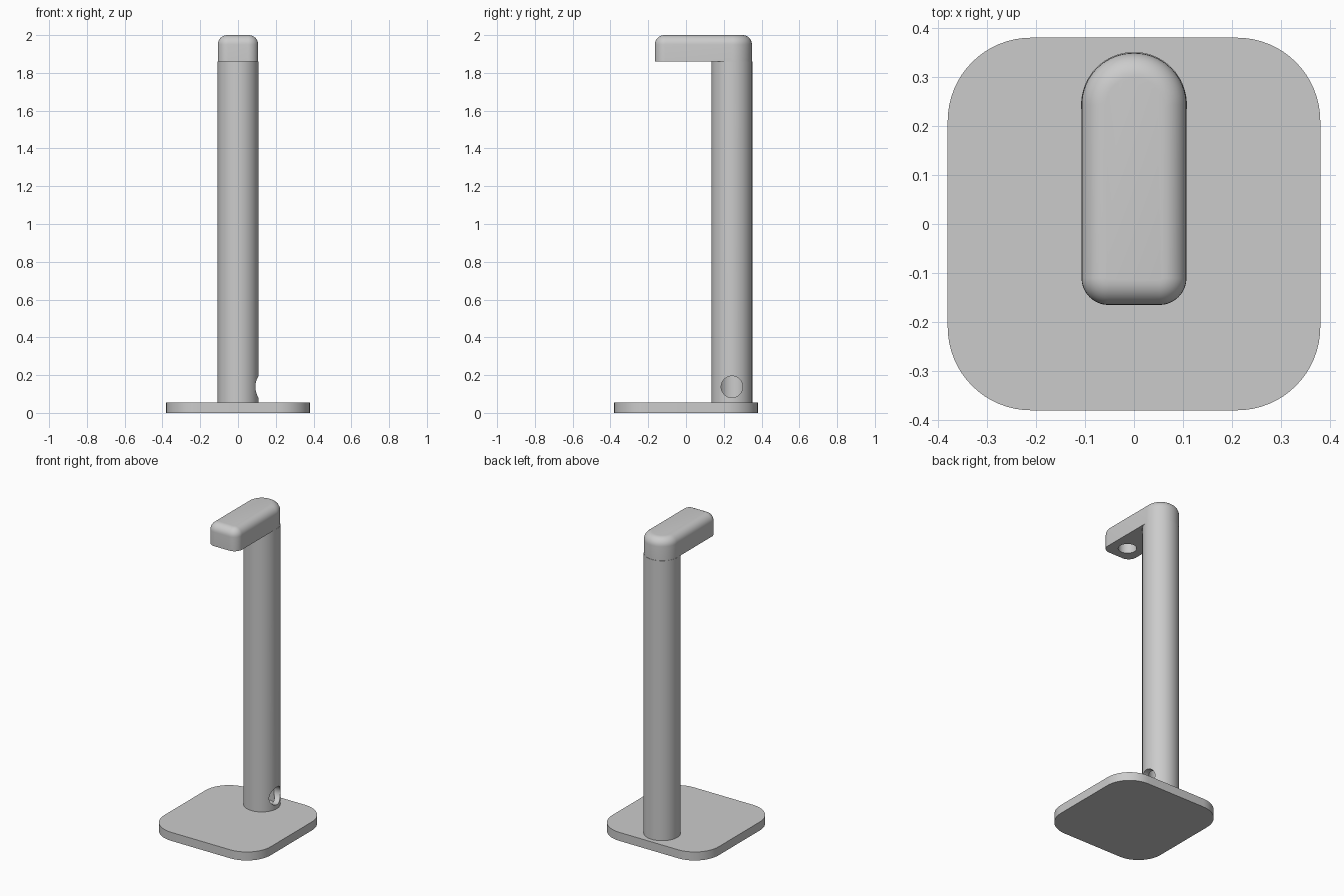
import bpy
import bmesh
from math import sin, cos, pi, radians
from mathutils import Vector

if "Cube" in bpy.data.objects:
    bpy.data.objects.remove(bpy.data.objects["Cube"], do_unlink=True)

GREY = (0.6, 0.6, 0.6, 1)
grey = bpy.data.materials.new("satin grey")
grey.use_nodes = True
grey.diffuse_color = GREY
grey.node_tree.nodes["Principled BSDF"].inputs["Base Color"].default_value = GREY

POST_Y, POST_R, BORE_R = 0.243, 0.108, 0.073
BASE_TOP, HEAD_Z, TOP = 0.055, 1.86, 2.0


def outline(half_x, y0, y1, r_front, r_back, inset=0.0, steps=16):
    """Rounded rectangle, counter-clockwise, shrunk evenly by inset."""
    corners = [(1, y1 - r_back, r_back, 0), (-1, y1 - r_back, r_back, 90),
               (-1, y0 + r_front, r_front, 180), (1, y0 + r_front, r_front, 270)]
    pts = []
    for side, cy, r, start in corners:
        for i in range(steps + 1):
            a = radians(start) + i * pi / 2 / steps
            pts.append((side * (half_x - r) + (r - inset) * cos(a),
                        cy + (r - inset) * sin(a)))
    return pts


def loft(name, rings):
    """Solid skinned through (outline, height) rings, capped at both ends."""
    bm = bmesh.new()
    loops = [[bm.verts.new((x, y, z)) for x, y in pts] for pts, z in rings]
    bm.faces.new(loops[0][::-1])
    bm.faces.new(loops[-1])
    for low, high in zip(loops, loops[1:]):
        for i in range(len(low)):
            j = (i + 1) % len(low)
            bm.faces.new((low[i], low[j], high[j], high[i]))
    bmesh.ops.remove_doubles(bm, verts=bm.verts, dist=1e-5)
    mesh = bpy.data.meshes.new(name)
    bm.to_mesh(mesh)
    bm.free()
    mesh.materials.append(grey)
    obj = bpy.data.objects.new(name, mesh)
    bpy.context.collection.objects.link(obj)
    return obj


def rod(name, start, end, radius):
    """Round bar between two points."""
    a, b = Vector(start), Vector(end)
    bpy.ops.mesh.primitive_cylinder_add(vertices=64, radius=radius,
                                        depth=(b - a).length, location=(a + b) / 2)
    obj = bpy.context.object
    obj.rotation_euler = (b - a).to_track_quat("Z", "Y").to_euler()
    obj.name = name
    obj.data.materials.append(grey)
    return obj


def cut(obj, start, end, radius):
    """Drill a round hole through obj."""
    drill = rod("drill", start, end, radius)
    drill.hide_render = True
    mod = obj.modifiers.new("hole", "BOOLEAN")
    mod.operation, mod.solver, mod.object = "DIFFERENCE", "EXACT", drill
    bpy.context.view_layer.objects.active = obj
    bpy.ops.object.modifier_apply(modifier=mod.name)
    bpy.data.objects.remove(drill, do_unlink=True)


# Flat base plate with rounded corners
plate = outline(0.38, -0.38, 0.38, 0.17, 0.17)
base = loft("base_plate", [(plate, 0), (plate, BASE_TOP)])

# Hollow post with a side cable hole
post = rod("post", (0, POST_Y, BASE_TOP), (0, POST_Y, HEAD_Z), POST_R)
cut(post, (0, POST_Y, 0), (0, POST_Y, 2), BORE_R)
cut(post, (0, POST_Y, 0.138), (0.2, POST_Y, 0.138), 0.057)

# Overhanging head with a softened top edge
ROUND = 0.05
head_shape = (0.107, -0.165, 0.349, 0.055, 0.106)
rings = [(outline(*head_shape), HEAD_Z)]
for i in range(9):
    a = i * pi / 16
    rings.append((outline(*head_shape, inset=ROUND * (1 - cos(a))),
                  TOP - ROUND + ROUND * sin(a)))
head = loft("head", rings)

# Cable passage: outlet under the tip, channel to the post bore
cut(head, (0, -0.06, 1.8), (0, -0.06, 1.95), 0.054)
cut(head, (0, POST_Y, 1.8), (0, POST_Y, 1.95), BORE_R)
cut(head, (0, -0.06, 1.915), (0, POST_Y, 1.915), 0.032)

# Smooth shading with crisp edges
for obj in (base, post, head):
    bpy.ops.object.select_all(action="DESELECT")
    obj.select_set(True)
    bpy.context.view_layer.objects.active = obj
    bpy.ops.object.shade_smooth_by_angle(angle=radians(30))
